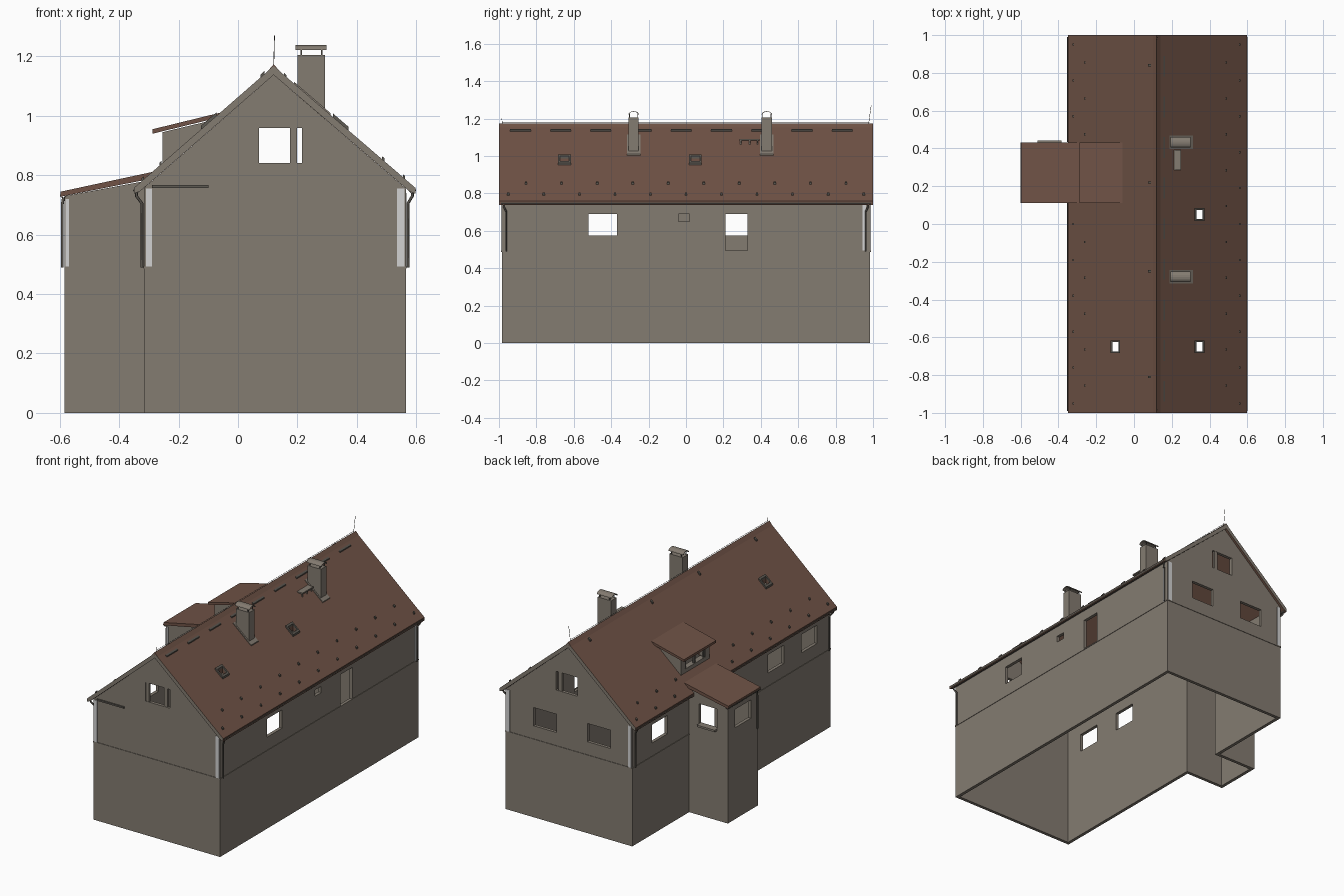
import bpy, bmesh, math

cube = bpy.data.objects.get("Cube")
if cube:
    bpy.data.objects.remove(cube, do_unlink=True)


def material(name, rgb):
    m = bpy.data.materials.new(name)
    m.use_nodes = True
    m.diffuse_color = (*rgb, 1)
    m.node_tree.nodes["Principled BSDF"].inputs["Base Color"].default_value = (*rgb, 1)
    return m


PLASTER = material("grey plaster", (0.23, 0.2, 0.165))
TILE = material("brown tile", (0.16, 0.086, 0.061))
WHITE = material("pale trim", (0.65, 0.65, 0.65))
METAL = material("dark metal", (0.11, 0.1, 0.085))

RIDGE_X, RIDGE_Z, EAVE_Z = 0.12, 1.168, 0.758
WEST, EAST, END = -0.316, 0.565, 0.985
EAVE_W, EAVE_E = -0.35, 0.597


def roof_z(x):
    edge = EAVE_W if x < RIDGE_X else EAVE_E
    return EAVE_Z + (RIDGE_Z - EAVE_Z) * (x - edge) / (RIDGE_X - edge)


def prisms(name, parts, mat):
    """One mesh of several x-z profiles, each swept from y0 to y1."""
    bm = bmesh.new()
    for profile, y0, y1 in parts:
        a = [bm.verts.new((x, y0, z)) for x, z in profile]
        b = [bm.verts.new((x, y1, z)) for x, z in profile]
        bm.faces.new(a)
        bm.faces.new(b[::-1])
        for i in range(len(a)):
            j = (i + 1) % len(a)
            bm.faces.new((a[j], a[i], b[i], b[j]))
    bmesh.ops.recalc_face_normals(bm, faces=bm.faces)
    me = bpy.data.meshes.new(name)
    bm.to_mesh(me)
    bm.free()
    ob = bpy.data.objects.new(name, me)
    if mat:
        me.materials.append(mat)
    bpy.context.collection.objects.link(ob)
    return ob


def box(x0, x1, y0, y1, z0, z1):
    return ([(x0, z0), (x1, z0), (x1, z1), (x0, z1)], y0, y1)


def on_slope(x0, x1, y0, y1, low, high):
    """Slab lying parallel to the main roof."""
    return ([(x0, roof_z(x0) + low), (x1, roof_z(x1) + low),
             (x1, roof_z(x1) + high), (x0, roof_z(x0) + high)], y0, y1)


def boolean(target, parts, operation="DIFFERENCE"):
    cutter = prisms("cutter", parts, None)
    cutter.hide_render = True
    mod = target.modifiers.new("cut", "BOOLEAN")
    mod.operation, mod.solver, mod.object = operation, "EXACT", cutter
    bpy.context.view_layer.objects.active = target
    bpy.ops.object.modifier_apply(modifier=mod.name)
    bpy.data.objects.remove(cutter, do_unlink=True)


def pipe(name, paths, radius, mat):
    cu = bpy.data.curves.new(name, "CURVE")
    cu.dimensions = "3D"
    cu.bevel_depth, cu.bevel_resolution, cu.use_fill_caps = radius, 1, True
    for path in paths:
        sp = cu.splines.new("POLY")
        sp.points.add(len(path) - 1)
        for p, co in zip(sp.points, path):
            p.co = (*co, 1)
    cu.materials.append(mat)
    ob = bpy.data.objects.new(name, cu)
    bpy.context.collection.objects.link(ob)


# Walls: open shell of house and side annex
T, DROP = 0.02, 0.03
AX, AY0, AY1 = -0.585, 0.12, 0.42
walls = prisms("walls", [([(WEST, 0), (EAST, 0), (EAST, roof_z(EAST) - DROP),
                           (RIDGE_X, RIDGE_Z - DROP), (WEST, roof_z(WEST) - DROP)],
                          -END, END)], PLASTER)
boolean(walls, [([(AX, 0), (WEST + 0.01, 0), (WEST + 0.01, 0.755), (WEST, 0.78), (AX, 0.73)],
                 AY0, AY1)], "UNION")
boolean(walls, [box(WEST + T, EAST - T, T - END, END - T, -0.1, 1.4)])
boolean(walls, [box(AX + T, WEST + T + 0.02, AY0 + T, AY1 - T, -0.1, 0.9)])

# Window and door openings
SILL, HEAD = 0.575, 0.69
W0, W1, E0, E1 = WEST - 0.05, WEST + 0.05, EAST - 0.05, EAST + 0.05
openings = [box(W0, W1, y, y + 0.155, SILL, HEAD) for y in (-0.85, -0.52, 0.635)]
openings += [box(E0, E1, -0.52, -0.37, SILL, HEAD), box(E0, E1, -0.04, 0.02, 0.65, HEAD),
             box(E0, E1, 0.21, 0.33, 0.49, HEAD)]
openings += [box(x, x + 0.16, 0.93, 1.03, SILL, HEAD) for x in (0.21, -0.164)]
openings += [box(0.047, 0.215, -1.03, -0.93, 0.842, 0.96), box(0.065, 0.215, 0.93, 1.03, 0.842, 0.96),
             box(AX - 0.05, AX + 0.05, 0.19, 0.35, SILL, HEAD),
             box(-0.51, -0.385, AY1 - 0.05, AY1 + 0.05, SILL, 0.7)]
boolean(walls, openings)
prisms("gable_window_posts", [box(0.175, 0.198, s * 0.975 - 0.008, s * 0.975 + 0.008, 0.842, 0.96)
                              for s in (-1, 1)] + [box(0.047, 0.07, -0.983, -0.967, 0.842, 0.96)], PLASTER)
prisms("annex_window_sill", [box(-0.51, -0.385, AY1, 0.443, 0.563, 0.575)], PLASTER)

# Thin course between the storeys
G = 0.003
prisms("storey_course",
       [box(WEST, EAST, s * END - G, s * END + G, 0.486, 0.493) for s in (-1, 1)]
       + [box(EAST - G, EAST + G, -END, END, 0.486, 0.493),
          box(WEST - G, WEST + G, -END, AY0, 0.486, 0.493),
          box(WEST - G, WEST + G, AY1, END, 0.486, 0.493)], PLASTER)

# Pale corner strips on the upper storey
strips = []
for s in (-1, 1):
    y = s * END
    strips += [box(WEST + 0.006, WEST + 0.027, y - G, y + G, 0.493, 0.755),
               box(EAST - 0.03, EAST - 0.005, y - G, y + G, 0.493, 0.755)]
strips += [box(EAST - G, EAST + G, 0.945, 0.963, 0.493, 0.74),
           box(AX + 0.004, AX + 0.016, AY0 - G, AY0 + G, 0.493, 0.72)]
prisms("corner_strips", strips, WHITE)
prisms("gable_bar", [box(-0.29, -0.1, -0.993, -0.984, 0.758, 0.768)], METAL)

# Main roof with skylight holes and an opening below the dormer
roof = prisms("main_roof", [([(EAVE_W, EAVE_Z), (RIDGE_X, RIDGE_Z), (EAVE_E, EAVE_Z),
                              (EAVE_E, EAVE_Z - 0.02), (EAVE_E - 0.02, EAVE_Z - 0.012),
                              (RIDGE_X, RIDGE_Z - DROP), (EAVE_W + 0.02, EAVE_Z - 0.012),
                              (EAVE_W, EAVE_Z - 0.02)], -1, 1)], TILE)
lights = [(-0.115, -0.65), (0.33, -0.65), (0.33, 0.05)]
holes = [box(x, x + 0.032, y - 0.024, y + 0.024, 0.8, 1.1) for x, y in lights]
boolean(roof, holes + [box(-0.235, -0.12, 0.16, 0.39, 0.7, 1.1)])
roof.data.materials.append(PLASTER)
for f in roof.data.polygons:
    if abs(f.center.y) > 0.99:
        f.material_index = 1
frames = prisms("skylight_frames", [on_slope(x - 0.01, x + 0.042, y - 0.034, y + 0.034, -0.01, 0.012)
                                    for x, y in lights], METAL)
boolean(frames, holes)

# Ridge cap, vents and snow guards
prisms("ridge_cap", [([(RIDGE_X - 0.02, roof_z(RIDGE_X - 0.02)), (RIDGE_X, RIDGE_Z + 0.006),
                       (RIDGE_X + 0.02, roof_z(RIDGE_X + 0.02))], -1, 1)], TILE)
prisms("ridge_vents", [on_slope(0.155, 0.163, -0.94 + i * 0.215, -0.83 + i * 0.215, 0, 0.007)
                       for i in range(9)], METAL)
guards = []
for row, (east, west) in enumerate([(0.555, -0.325), (0.485, -0.265)]):
    for i in range(11 - row):
        y = -0.95 + i * 0.19 + row * 0.095
        for x in (east, west):
            if not (x < 0 and 0.08 < y < 0.46):
                guards.append(on_slope(x, x + 0.008, y - 0.006, y + 0.006, 0, 0.01))
guards += [on_slope(0.075, 0.09, y - 0.006, y + 0.006, 0, 0.01) for y in (-0.81, -0.25, 0.22, 0.84)]
prisms("snow_guards", guards, METAL)

# Annex roof
prisms("annex_roof", [([(-0.597, 0.728), (-0.597, 0.745), (-0.285, 0.812), (-0.285, 0.79)],
                       0.112, 0.432)], TILE)

# Dormer shell, window bars and roof
dormer = prisms("dormer_walls", [([(-0.255, 0.835), (-0.255, 0.945), (-0.075, 0.988)], 0.13, 0.415)], PLASTER)
boolean(dormer, [box(-0.24, 0.0, 0.145, 0.4, 0.7, 1.1), box(-0.3, -0.2, 0.17, 0.375, 0.865, 0.925)])
prisms("dormer_window_bars", [box(-0.252, -0.243, y - 0.008, y + 0.008, 0.865, 0.925)
                              for y in (0.178, 0.272, 0.367)], METAL)
prisms("dormer_roof", [([(-0.288, 0.94), (-0.288, 0.955), (-0.055, 1.012), (-0.075, 0.992)],
                        0.112, 0.432)], TILE)

# Chimneys with flashing, posts and arched caps
for side, y in (("front", -0.28), ("back", 0.432)):
    prisms(side + "_chimney", [box(0.2, 0.293, y - 0.027, y + 0.027, 0.98, 1.205)], PLASTER)
    prisms(side + "_chimney_flashing", [on_slope(0.188, 0.312, y - 0.036, y + 0.036, -0.005, 0.006)], PLASTER)
    prisms(side + "_cap_posts", [box(x, x + 0.005, y + d - 0.002, y + d + 0.002, 1.2, 1.228)
                                 for x in (0.21, 0.28) for d in (-0.022, 0.022)], METAL)
    steps = 8
    arc = [(y - 0.028 * math.cos(math.pi * i / steps), 1.222 + 0.017 * math.sin(math.pi * i / steps))
           for i in range(steps + 1)]
    bm = bmesh.new()
    rows = [[bm.verts.new((x, *p)) for p in arc] for x in (0.194, 0.298)]
    for i in range(steps):
        bm.faces.new((rows[0][i], rows[1][i], rows[1][i + 1], rows[0][i + 1]))
    me = bpy.data.meshes.new(side + "_chimney_cap")
    bm.to_mesh(me)
    bm.free()
    me.materials.append(PLASTER)
    cap = bpy.data.objects.new(side + "_chimney_cap", me)
    bpy.context.collection.objects.link(cap)
    mod = cap.modifiers.new("thickness", "SOLIDIFY")
    mod.thickness = 0.003

# Roof step beside the back chimney
prisms("roof_step", [box(0.203, 0.25, 0.285, 0.392, 1.082, 1.09)]
       + [box(0.205, 0.211, y, y + 0.006, 1.06, 1.085) for y in (0.29, 0.338, 0.38)]
       + [box(0.238, 0.244, y, y + 0.006, 1.04, 1.085) for y in (0.29, 0.338, 0.38)], PLASTER)


# Gutters as half-round troughs
def trough(cx, cz, r):
    arc = [(math.pi * (1 + i / 6)) for i in range(7)]
    outer = [(cx + r * math.cos(a), cz + r * math.sin(a)) for a in arc]
    inner = [(cx + 0.8 * r * math.cos(a), cz + 0.8 * r * math.sin(a)) for a in arc]
    return outer + inner[::-1]


prisms("gutters", [(trough(0.587, 0.752, 0.013), -0.99, 0.99),
                   (trough(-0.342, 0.752, 0.012), -0.99, 0.11),
                   (trough(-0.342, 0.752, 0.012), 0.433, 0.99),
                   (trough(-0.588, 0.735, 0.012), 0.112, 0.432)], METAL)

# Downpipes, ridge wire and rods
drops = []
for s in (-1, 1):
    for gx, wx in ((0.587, EAST + 0.007), (-0.342, WEST - 0.007)):
        drops.append([(gx, s * 0.975, 0.742), (gx, s * 0.975, 0.73),
                      (wx, s * 0.962, 0.705), (wx, s * 0.962, 0.49)])
drops.append([(-0.588, 0.14, 0.725), (AX - 0.007, 0.135, 0.7), (AX - 0.007, 0.135, 0.49)])
pipe("downpipes", drops, 0.005, METAL)
pipe("ridge_wire", [[(RIDGE_X, -0.98, 1.18), (RIDGE_X, 0.98, 1.18)]], 0.001, METAL)
pipe("ridge_rods", [[(RIDGE_X, 0.975, 1.16), (RIDGE_X + 0.003, 0.99, 1.27)],
                    [(RIDGE_X, -0.98, 1.16), (RIDGE_X, -0.985, 1.2)]], 0.0012, METAL)
